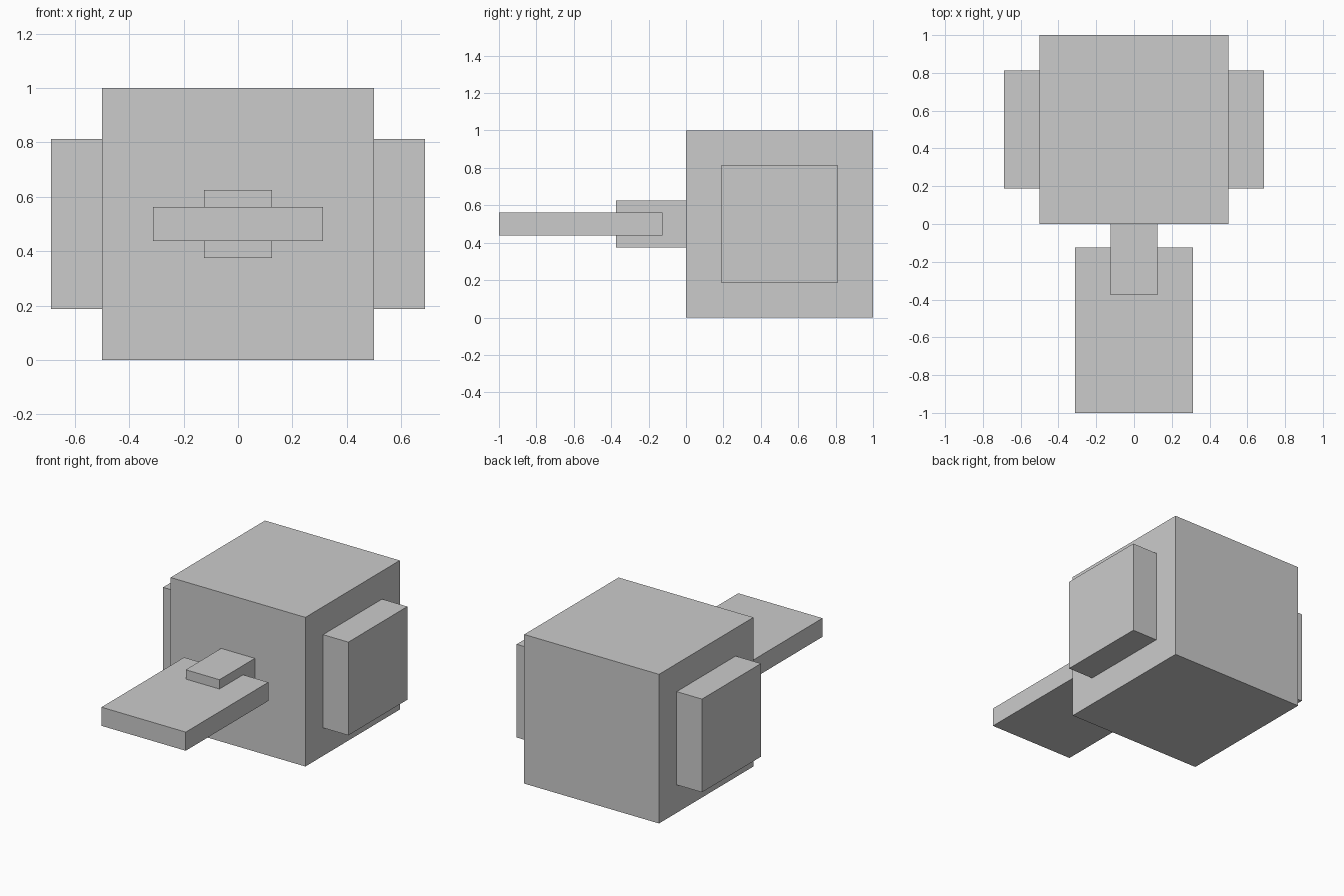
import bpy
from mathutils import Vector

if "Cube" in bpy.data.objects:
    bpy.data.objects.remove(bpy.data.objects["Cube"])


def box(name, low, high):
    """Axis-aligned box between two opposite corners."""
    low, high = Vector(low), Vector(high)
    bpy.ops.mesh.primitive_cube_add(size=1, location=(low + high) / 2)
    obj = bpy.context.object
    obj.name = name
    obj.scale = high - low
    bpy.ops.object.transform_apply(location=False, rotation=False, scale=True)
    return obj


# Main cube body
box("body", (-0.5, 0, 0), (0.5, 1, 1))

# Raised square panels on both sides
for side, x0, x1 in (("left", -0.6875, -0.5), ("right", 0.5, 0.6875)):
    box(side + "_side_panel", (x0, 0.1875, 0.1875), (x1, 0.8125, 0.8125))

# Short connector out of the front face
box("front_connector", (-0.125, -0.375, 0.375), (0.125, 0, 0.625))

# Flat plate carried by the connector
box("front_plate", (-0.3125, -1, 0.4375), (0.3125, -0.125, 0.5625))
